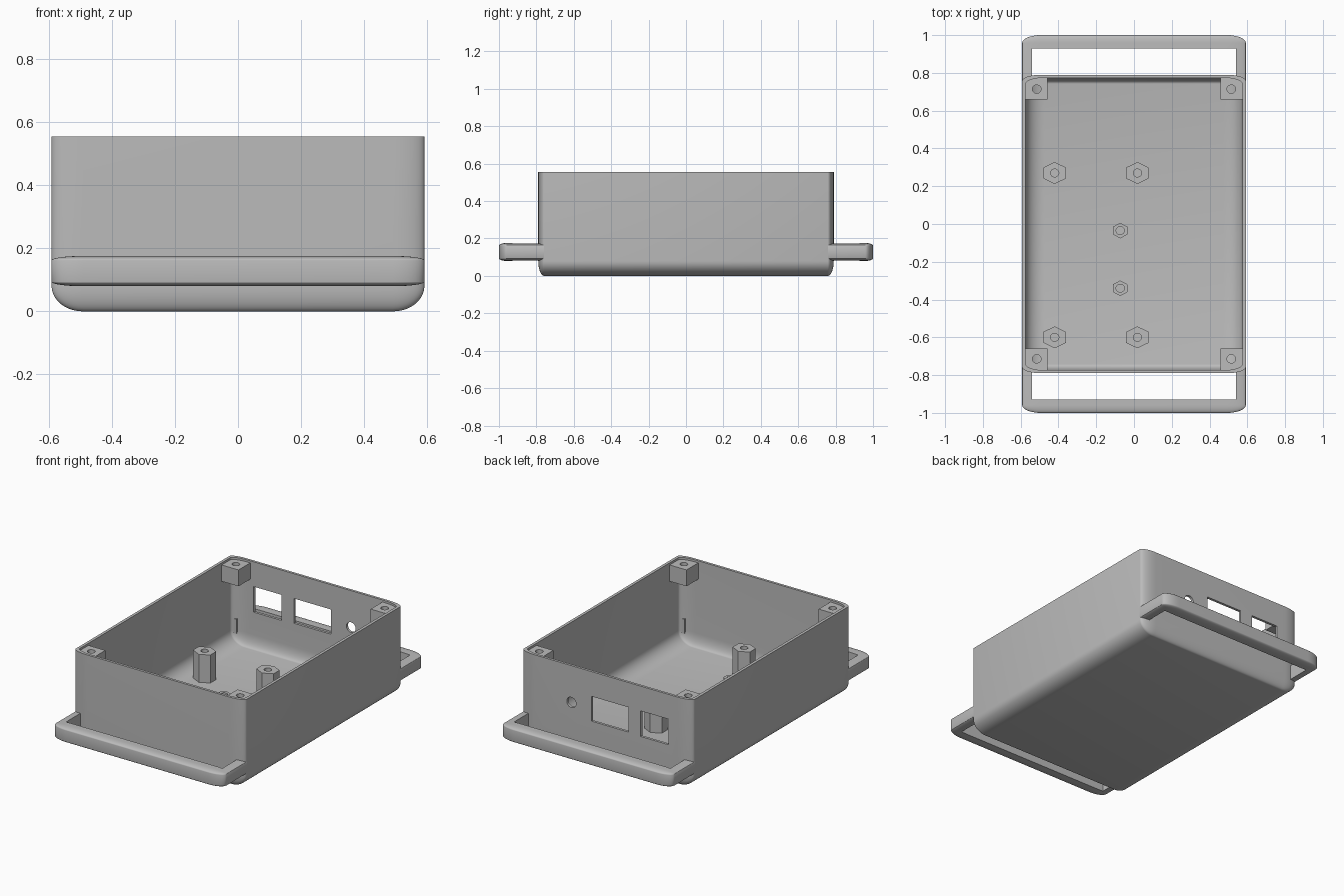
import bpy, bmesh
from math import pi
from mathutils import Matrix, Vector

if "Cube" in bpy.data.objects:
    bpy.data.objects.remove(bpy.data.objects["Cube"])

grey = bpy.data.materials.new("plain_grey")
grey.use_nodes = True
GREY = (0.5, 0.5, 0.5, 1)
grey.diffuse_color = GREY
grey.node_tree.nodes["Principled BSDF"].inputs["Base Color"].default_value = GREY


def finish(name, bm):
    bmesh.ops.recalc_face_normals(bm, faces=bm.faces)
    mesh = bpy.data.meshes.new(name)
    bm.to_mesh(mesh)
    bm.free()
    mesh.materials.append(grey)
    obj = bpy.data.objects.new(name, mesh)
    bpy.context.collection.objects.link(obj)
    return obj


def block(name, lo, hi, radii=None, top=None):
    """Box between two corners, optionally with elliptical rounding and a flat cut top."""
    lo, hi = Vector(lo), Vector(hi)
    r = Vector(radii or (1, 1, 1))
    bm = bmesh.new()
    bmesh.ops.create_cube(bm, size=1)
    size = hi - lo
    bmesh.ops.scale(bm, vec=[s / k for s, k in zip(size, r)], verts=bm.verts)
    if radii:
        bmesh.ops.bevel(bm, geom=bm.edges[:], offset=1, segments=10,
                        profile=0.5, affect='EDGES', clamp_overlap=False)
    bmesh.ops.scale(bm, vec=r, verts=bm.verts)
    bmesh.ops.translate(bm, vec=(lo + hi) / 2, verts=bm.verts)
    if top:
        cut = bmesh.ops.bisect_plane(bm, geom=bm.verts[:] + bm.edges[:] + bm.faces[:],
                                     plane_co=(0, 0, top), plane_no=(0, 0, 1), clear_outer=True)
        rim = [e for e in cut["geom_cut"] if isinstance(e, bmesh.types.BMEdge)]
        bmesh.ops.contextual_create(bm, geom=rim)
    return finish(name, bm)


def prism(name, sides, x, y, z0, z1, rx, ry):
    """Upright prism with its first corner towards +y."""
    bm = bmesh.new()
    bmesh.ops.create_cone(bm, cap_ends=True, segments=sides, radius1=1, radius2=1, depth=1)
    bmesh.ops.scale(bm, vec=(rx, ry, z1 - z0), verts=bm.verts)
    bmesh.ops.translate(bm, vec=(x, y, (z0 + z1) / 2), verts=bm.verts)
    return finish(name, bm)


def carve(obj, *cutters):
    bpy.ops.object.select_all(action='DESELECT')
    bpy.context.view_layer.objects.active = obj
    obj.select_set(True)
    for cutter in cutters:
        mod = obj.modifiers.new("cut", 'BOOLEAN')
        mod.operation, mod.solver, mod.object = 'DIFFERENCE', 'EXACT', cutter
        bpy.ops.object.modifier_apply(modifier=mod.name)
        bpy.data.objects.remove(cutter)
    bpy.ops.object.shade_smooth_by_angle(angle=pi / 6)


# Open tray with rounded floor edges
body = block("case_body", (-.592, -.79, 0), (.592, .79, .9), (.1, .032, .08), top=.555)
cavity = block("cavity_cutter", (-.574, -.774, .02), (.574, .774, 1), (.1, .032, .08))

# Back wall openings: two ports and a round socket
port_small = block("port_cutter", (-.433, .7, .24), (-.24, .9, .40))
port_wide = block("port_cutter", (-.155, .7, .245), (.10, .9, .40))
socket = prism("socket_cutter", 32, 0, 0, -.1, .1, .032, .032)
socket.data.transform(Matrix.Translation((.24, .79, .325)) @ Matrix.Rotation(pi / 2, 4, 'X'))
carve(body, cavity, port_small, port_wide, socket)

# Loop handles, front and back
handles = block("end_handles", (-.592, -1, .08), (.592, 1, .176), (.1, .042, .014))
carve(handles,
      block("grip_cutter", (-.541, -.928, 0), (.541, .928, .3)),
      block("middle_cutter", (-1, -.757, 0), (1, .757, .3)))

# Corner screw posts
for sx, side in ((-1, "right"), (1, "left")):
    for sy, end in ((-1, "front"), (1, "back")):
        xs = sorted((sx * .457, sx * .574))
        ys = sorted((sy * .658, sy * .774))
        post = block(f"{end}_{side}_screw_post", (xs[0], ys[0], .44), (xs[1], ys[1], .542))
        carve(post, prism("hole_cutter", 32, sx * .515, sy * .714, .4, .6, .023, .022))

# Hexagonal standoffs on the floor
tall = [(x, y, .195, .069, .058) for x in (-.42, .018) for y in (-.6, .27)]
short = [(-.073, y, .132, .044, .041) for y in (-.34, -.035)]
for i, (x, y, h, rx, ry) in enumerate(tall + short, 1):
    standoff = prism(f"standoff_{i}", 6, x, y, .01, h, rx, ry)
    carve(standoff, prism("hole_cutter", 32, x, y, .021, .3, .022, .021))
